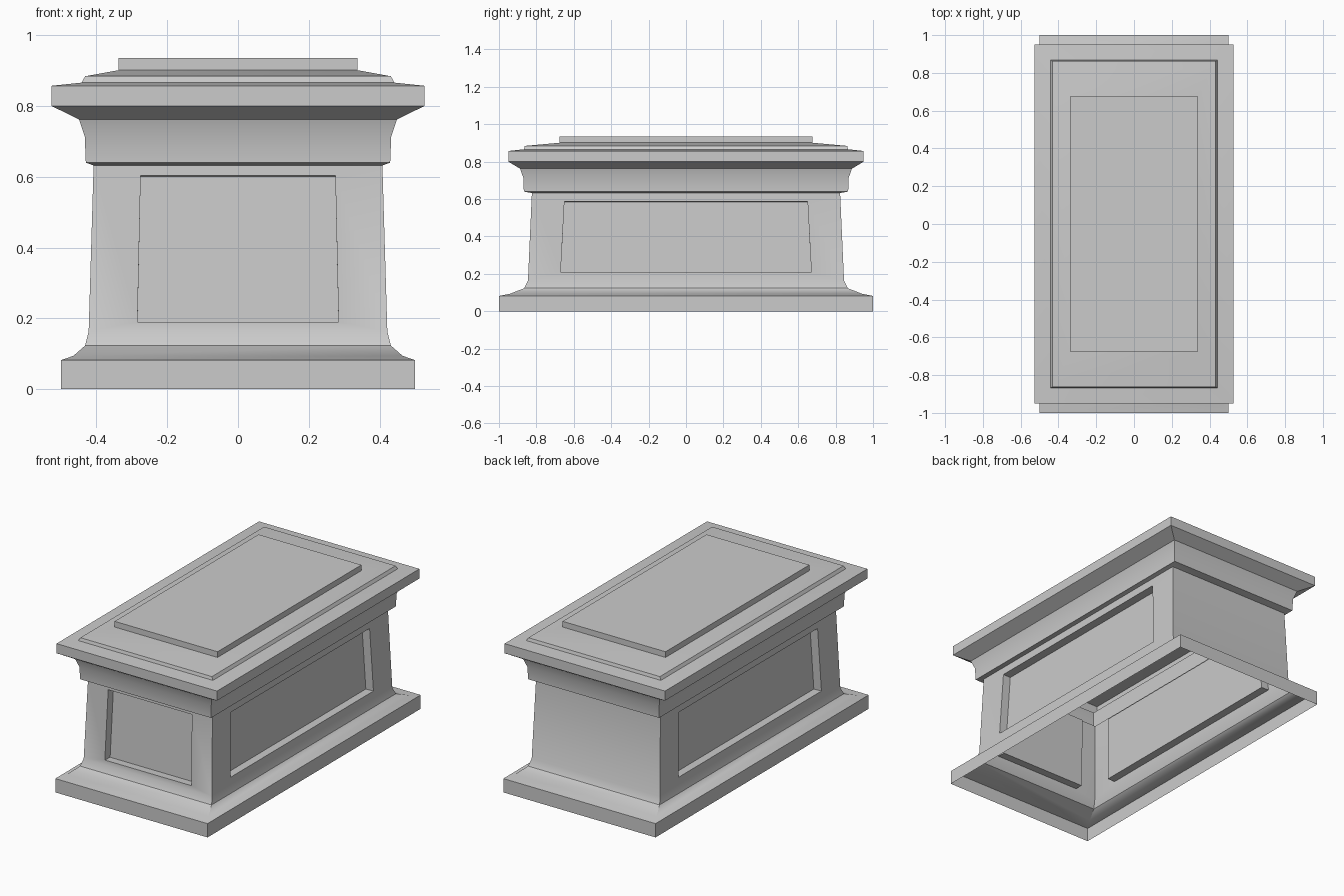
import bpy
import bmesh
from math import radians

if "Cube" in bpy.data.objects:
    bpy.data.objects.remove(bpy.data.objects["Cube"], do_unlink=True)

# Single stone colour
stone = bpy.data.materials.new("grey_stone")
stone.use_nodes = True
grey = (0.6, 0.6, 0.6, 1.0)
stone.diffuse_color = grey
stone.node_tree.nodes["Principled BSDF"].inputs["Base Color"].default_value = grey


def stacked_rings(bm, profile, cap_top=False):
    """Join rectangular rings given as (half width, half length, height)."""
    previous = None
    sides = []
    for hx, hy, z in profile:
        ring = [bm.verts.new((sx * hx, sy * hy, z))
                for sx, sy in ((-1, -1), (1, -1), (1, 1), (-1, 1))]
        if previous:
            sides.append([bm.faces.new((previous[i], previous[(i + 1) % 4],
                                        ring[(i + 1) % 4], ring[i]))
                          for i in range(4)])
        previous = ring
    if cap_top:
        bm.faces.new(previous)
    return sides


def recess_panel(bm, face, axis, low, high, depth):
    """Sink a tapered panel into a wall; low and high are (half width, height)."""
    face.normal_update()
    normal = face.normal.copy()
    origin = face.verts[0].co.copy()
    middle = face.calc_center_median().z
    bmesh.ops.inset_individual(bm, faces=[face], thickness=0.02)
    out = 1 - axis
    for v in face.verts:
        half, z = high if v.co.z > middle else low
        v.co[axis] = half if v.co[axis] > 0 else -half
        v.co.z = z
        v.co[out] = origin[out] - (z - origin.z) * normal.z / normal[out]
    floor = bmesh.ops.extrude_discrete_faces(bm, faces=[face])["faces"][0]
    bmesh.ops.translate(bm, verts=floor.verts, vec=-normal * depth)


def finish(name, bm):
    mesh = bpy.data.meshes.new(name)
    bm.to_mesh(mesh)
    bm.free()
    mesh.materials.append(stone)
    obj = bpy.data.objects.new(name, mesh)
    bpy.context.collection.objects.link(obj)
    bpy.ops.object.select_all(action='DESELECT')
    obj.select_set(True)
    bpy.context.view_layer.objects.active = obj
    bpy.ops.object.shade_smooth_by_angle(angle=radians(30))


# Plinth and leaning walls, open underneath; the back wall stays plain
bm = bmesh.new()
bands = stacked_rings(bm, [
    (0.5, 1.0, 0), (0.5, 1.0, 0.082), (0.465, 0.94, 0.094),
    (0.432, 0.865, 0.123), (0.422, 0.845, 0.163), (0.408, 0.824, 0.632)])
front, left, back, right = bands[-1]
recess_panel(bm, front, 0, (0.284, 0.19), (0.275, 0.603), 0.05)
for wall in (left, right):
    recess_panel(bm, wall, 1, (0.67, 0.21), (0.65, 0.586), 0.05)
finish("plinth_and_walls", bm)

# Flared cornice
bm = bmesh.new()
stacked_rings(bm, [
    (0.408, 0.824, 0.632), (0.43, 0.867, 0.64), (0.433, 0.87, 0.714),
    (0.449, 0.887, 0.762), (0.527, 0.95, 0.8), (0.527, 0.95, 0.857)])
finish("cornice", bm)

# Stepped lid
bm = bmesh.new()
stacked_rings(bm, [
    (0.527, 0.95, 0.857), (0.442, 0.867, 0.866), (0.432, 0.862, 0.884),
    (0.338, 0.675, 0.901), (0.338, 0.675, 0.935)], cap_top=True)
finish("lid", bm)
